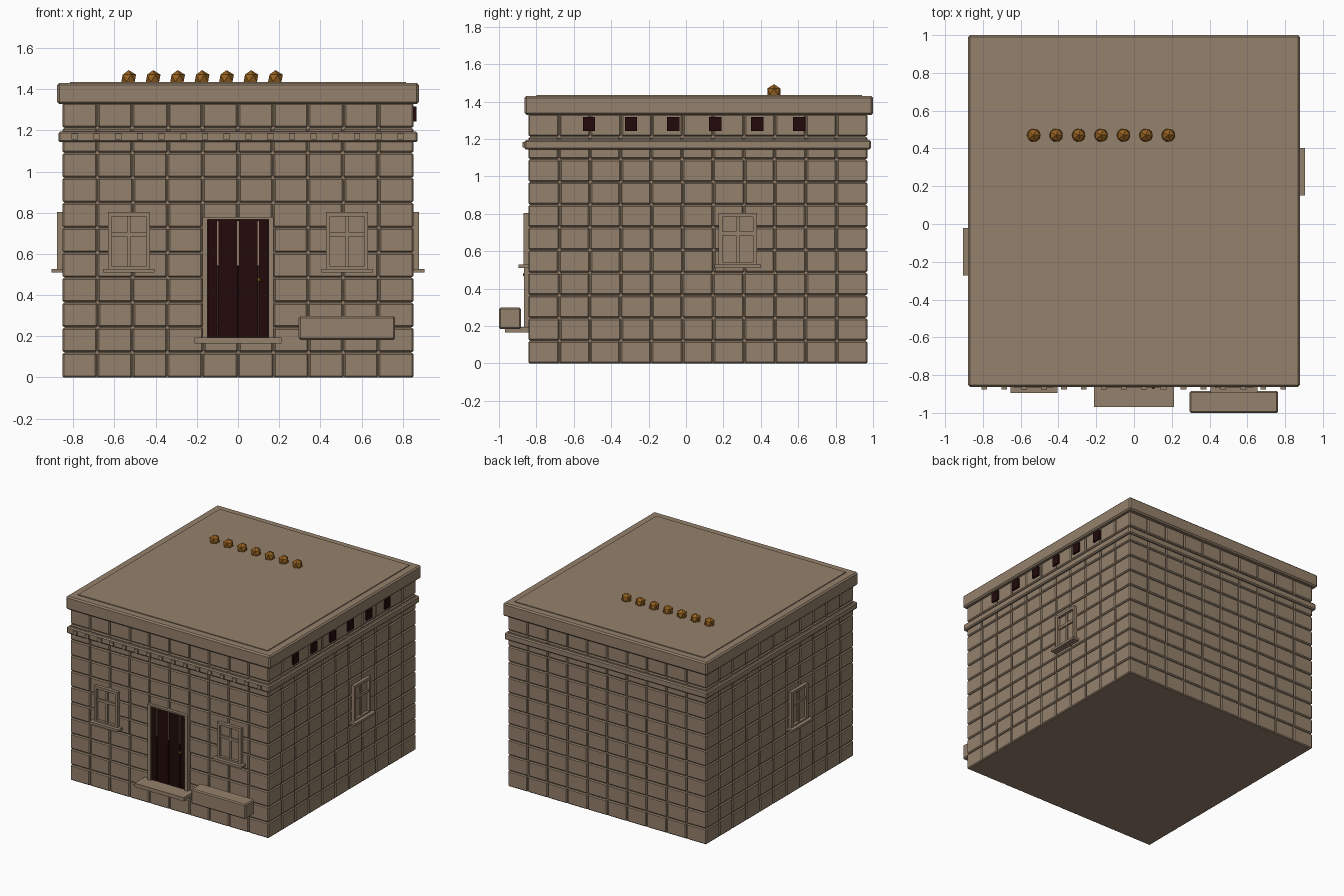
import bpy, bmesh, math, random
from mathutils import Vector, Matrix

random.seed(4)
cube = bpy.data.objects.get("Cube")
if cube:
    bpy.data.objects.remove(cube, do_unlink=True)


def material(name, rgb):
    m = bpy.data.materials.new(name)
    m.use_nodes = True
    color = (*rgb, 1)
    m.diffuse_color = color
    m.node_tree.nodes["Principled BSDF"].inputs["Base Color"].default_value = color
    return m


STONE = material("sandstone", (0.30, 0.22, 0.15))
DARK = material("dark_wood", (0.016, 0.003, 0.003))
ORANGE = material("burnt_orange", (0.30, 0.12, 0.015))

# Wall limits
X, Y0, Y1 = 0.853, -0.843, 0.97
TOP = 1.334


def add_box(bm, lo, hi):
    lo, hi = Vector(lo), Vector(hi)
    mat = Matrix.Translation((lo + hi) / 2) @ Matrix.Diagonal((*(hi - lo), 1))
    return bmesh.ops.create_cube(bm, size=1, matrix=mat)["verts"]


def finish(name, bm, mat, bevel=0, matrix=None):
    if matrix:
        bm.transform(matrix)
    mesh = bpy.data.meshes.new(name)
    bm.to_mesh(mesh)
    bm.free()
    mesh.materials.append(mat)
    ob = bpy.data.objects.new(name, mesh)
    bpy.context.collection.objects.link(ob)
    if bevel:
        mod = ob.modifiers.new("Bevel", "BEVEL")
        mod.width = bevel
        mod.segments = 1
    return ob


def boxes(name, spans, mat=STONE, bevel=0, matrix=None):
    bm = bmesh.new()
    for lo, hi in spans:
        add_box(bm, lo, hi)
    return finish(name, bm, mat, bevel, matrix)


def wall_frame(x, y, turn):
    """Local x runs along the wall, local -y points outward."""
    return Matrix.Translation((x, y, 0)) @ Matrix.Rotation(math.radians(turn), 4, "Z")


MID = (Y0 + Y1) / 2
FRONT, BACK = wall_frame(0, Y0, 0), wall_frame(0, Y1, 180)
LEFT, RIGHT = wall_frame(X, 0, 90), wall_frame(-X, 0, -90)

# Solid core behind the masonry
G = 0.01
boxes("wall_core", [((-X + G, Y0 + G, 0), (X - G, Y1 - G, TOP))])


# Courses of bevelled blocks, with slightly uneven joints
def masonry(name, matrix, start, end, columns, rows=11):
    bm = bmesh.new()
    w, h, gap = (end - start) / columns, TOP / rows, 0.002
    for r in range(rows):
        joints = [start + c * w + random.uniform(-0.003, 0.003) for c in range(columns + 1)]
        joints[0], joints[-1] = start - gap, end + gap
        for a, b in zip(joints, joints[1:]):
            z = r * h + (gap if r else 0)
            add_box(bm, (a + gap, 0, z), (b - gap, 0.03, (r + 1) * h - gap))
    finish(name, bm, STONE, 0.007, matrix)


masonry("front_blocks", FRONT, -X, X, 10)
masonry("back_blocks", BACK, -X, X, 10)
masonry("left_blocks", LEFT, Y0, Y1, 11)
masonry("right_blocks", RIGHT, -Y1, -Y0, 11)

# Belt course, cornice and roof
boxes("belt_course", [((-0.872, -0.863, 1.143), (0.872, 0.988, 1.195))], bevel=0.008)
boxes("cornice", [((-0.878, -0.863, 1.329), (0.878, 1.0, 1.43))], bevel=0.01)
boxes("roof_slab", [((-0.815, -0.80, 1.40), (0.815, 0.94, 1.436))])

# Small dentils along the front of the belt
boxes("belt_dentils", [((x - 0.015, -0.875, 1.155), (x + 0.015, -0.85, 1.185))
                       for x in (-0.793 + i * 0.1055 for i in range(16))])

# Dark vents under the left side of the cornice
boxes("vents", [((0.83, y - 0.033, 1.243), (0.866, y + 0.033, 1.317))
                for y in (-0.519 + i * 0.225 for i in range(6))], DARK)


# Sash windows
def window(name, matrix, c):
    w, low, high, t = 0.102, 0.52, 0.803, 0.02

    def bar(x0, x1, z0, z1, out):
        return ((c + x0, -out, z0), (c + x1, 0.02, z1))

    boxes(name + "_pane", [bar(-w, w, low, high, 0.004)], matrix=matrix)
    boxes(name + "_frame", [bar(-w, -w + t, low, high, 0.025), bar(w - t, w, low, high, 0.025),
                            bar(-w + t, w - t, high - t, high, 0.025),
                            bar(-w + t, w - t, low, low + t, 0.025)], matrix=matrix)
    boxes(name + "_muntins", [bar(-0.009, 0.009, low + t, high - t, 0.014),
                              bar(-w + t, w - t, 0.685, 0.705, 0.017)], matrix=matrix)
    boxes(name + "_sill", [bar(-0.125, 0.125, 0.51, 0.528, 0.052)], matrix=matrix)


window("front_left_window", FRONT, 0.53)
window("front_right_window", FRONT, -0.53)
window("left_window", LEFT, 0.277)
window("right_window", RIGHT, 0.147)

# Door with frame, planks, slim lights and knob
boxes("door_frame", [((s * 0.16 - 0.013, -0.866, 0.19), (s * 0.16 + 0.013, -0.82, 0.78))
                     for s in (-1, 1)] + [((-0.15, -0.866, 0.768), (0.15, -0.82, 0.78))])
edges = [-0.148, -0.099, 0, 0.099, 0.148]
boxes("door_planks", [((a + 0.001, -0.853, 0.19), (b - 0.001, -0.82, 0.769))
                      for a, b in zip(edges, edges[1:])], DARK, 0.002)
boxes("door_lights", [((x - 0.004, -0.857, 0.545), (x + 0.004, -0.84, 0.76))
                      for x in edges[1:4]])


def ball(name, loc, radius):
    bm = bmesh.new()
    bmesh.ops.create_icosphere(bm, subdivisions=1, radius=radius, matrix=Matrix.Translation(loc))
    return finish(name, bm, ORANGE)


ball("door_knob", (0.102, -0.862, 0.475), 0.012)

# Doorstep and bench block
boxes("doorstep", [((-0.212, -0.969, 0.166), (0.212, -0.83, 0.195))])
boxes("bench_block", [((0.295, -1.0, 0.183), (0.763, -0.883, 0.298))], bevel=0.008)

# Row of faceted knobs on the roof
for i in range(7):
    ball(f"roof_knob_{i + 1}", (-0.531 + i * 0.1188, 0.47, 1.453), 0.04)
